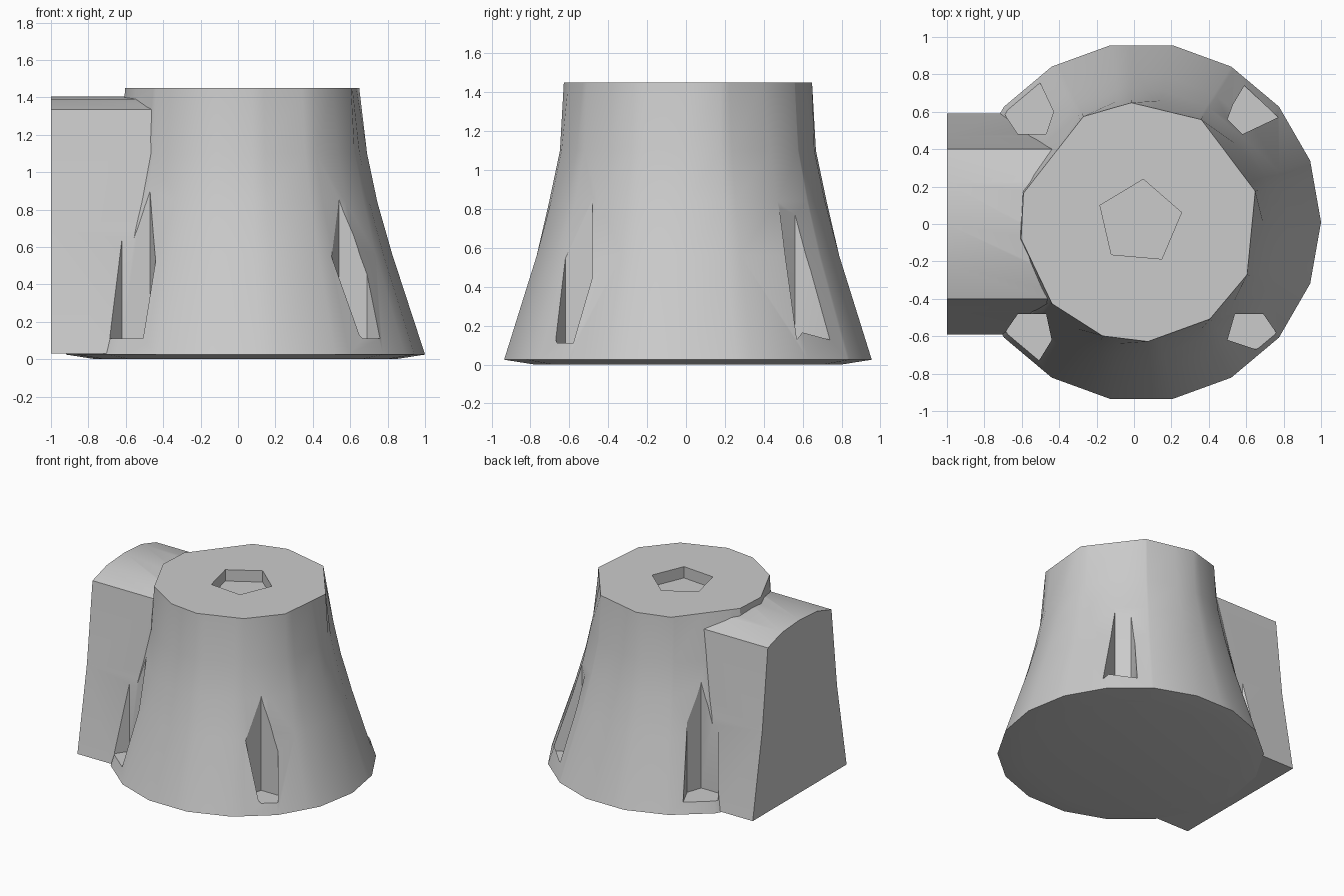
import bpy
import bmesh
from math import sin, cos, pi, radians, degrees, atan2

default_cube = bpy.data.objects.get("Cube")
if default_cube:
    bpy.data.objects.remove(default_cube, do_unlink=True)

grey = bpy.data.materials.new("light_grey")
grey.use_nodes = True
grey.diffuse_color = (0.6, 0.6, 0.6, 1)
grey.node_tree.nodes["Principled BSDF"].inputs["Base Color"].default_value = (0.6, 0.6, 0.6, 1)


def loft(name, rings):
    """Skin closed rings of equal length and cap both ends."""
    bm = bmesh.new()
    loops = [[bm.verts.new(point) for point in ring] for ring in rings]
    count = len(loops[0])
    for low, high in zip(loops, loops[1:]):
        for i in range(count):
            j = (i + 1) % count
            bm.faces.new((low[i], low[j], high[j], high[i]))
    bm.faces.new(loops[0][::-1])
    bm.faces.new(loops[-1])
    bmesh.ops.recalc_face_normals(bm, faces=bm.faces)
    mesh = bpy.data.meshes.new(name)
    bm.to_mesh(mesh)
    bm.free()
    mesh.materials.append(grey)
    obj = bpy.data.objects.new(name, mesh)
    bpy.context.collection.objects.link(obj)
    return obj


def prism(name, outline, bottom, top):
    return loft(name, [[(x, y, z) for x, y in outline] for z in (bottom, top)])


def combine(target, other, operation):
    """Apply a boolean and discard the second solid."""
    other.hide_render = True
    modifier = target.modifiers.new(operation, 'BOOLEAN')
    modifier.operation = operation
    modifier.solver = 'EXACT'
    modifier.object = other
    bpy.ops.object.select_all(action='DESELECT')
    bpy.context.view_layer.objects.active = target
    target.select_set(True)
    bpy.ops.object.modifier_apply(modifier=modifier.name)
    bpy.data.objects.remove(other, do_unlink=True)


def chord_radius(corners, angle, radius):
    """Distance to the side of a polygon whose corners lie on a circle."""
    before = max((c for c in corners if c <= angle), default=corners[-1] - 360)
    after = min((c for c in corners if c > angle), default=corners[0] + 360)
    half = radians(after - before) / 2
    return radius * cos(half) / cos(radians(angle - (before + after) / 2))


# Flared tower: many-sided foot and coarser flat top
foot_corners = list(range(0, 360, 20))
top_corners = [15, 59, 94, 118, 166, 188, 223, 252, 274, 306, 334]
angles = sorted(set(foot_corners + top_corners))


def tower_ring(corners, radius, z, centre_x):
    ring = []
    for angle in angles:
        r = chord_radius(corners, angle, radius) if corners else radius
        ring.append((centre_x + r * cos(radians(angle)), 0.01 + r * sin(radians(angle)), z))
    return ring


tower = loft("tower", [
    tower_ring(foot_corners, 0.8, 0, 0.04),
    tower_ring(foot_corners, 0.96, 0.025, 0.04),
    tower_ring(foot_corners, 0.79, 0.56, 0.035),
    tower_ring(None, 0.715, 0.84, 0.03),
    tower_ring(None, 0.66, 1.1, 0.03),
    tower_ring(top_corners, 0.64, 1.45, 0.03),
])

# Side block: tapering walls and a gently arched roof
half_section = [(0.59, 0.03), (0.47, 0.7), (0.4, 1.335), (0.22, 1.39)]
section = half_section + [(0, 1.405)] + [(-y, z) for y, z in reversed(half_section)]
block = loft("side_block", [[(x, y, z) for y, z in section] for x in (-1, -0.25)])
combine(tower, block, 'UNION')

# Four upright slots around the foot
slots = {
    "back_right": [(-0.51, 0.77), (-0.7, 0.6), (-0.62, 0.48), (-0.47, 0.48), (-0.43, 0.6)],
    "front_right": [(-0.62, -0.48), (-0.47, -0.48), (-0.44, -0.62), (-0.52, -0.75), (-0.71, -0.61)],
    "back_left": [(0.59, 0.74), (0.53, 0.64), (0.5, 0.56), (0.58, 0.48), (0.77, 0.57)],
    "front_left": [(0.54, -0.48), (0.69, -0.48), (0.78, -0.61), (0.65, -0.67), (0.5, -0.62)],
}
for side, outline in slots.items():
    combine(tower, prism(side + "_slot", outline, 0.11, 1.2), 'DIFFERENCE')

# Shallow five-sided socket in the top
socket = [(0.03 + 0.23 * cos(a), 0.01 + 0.23 * sin(a))
          for a in (radians(85) + 2 * pi * i / 5 for i in range(5))]
combine(tower, prism("socket", socket, 1.36, 1.6), 'DIFFERENCE')

# Smooth walls with crisp rims
bpy.ops.object.shade_smooth_by_angle(angle=radians(30))
